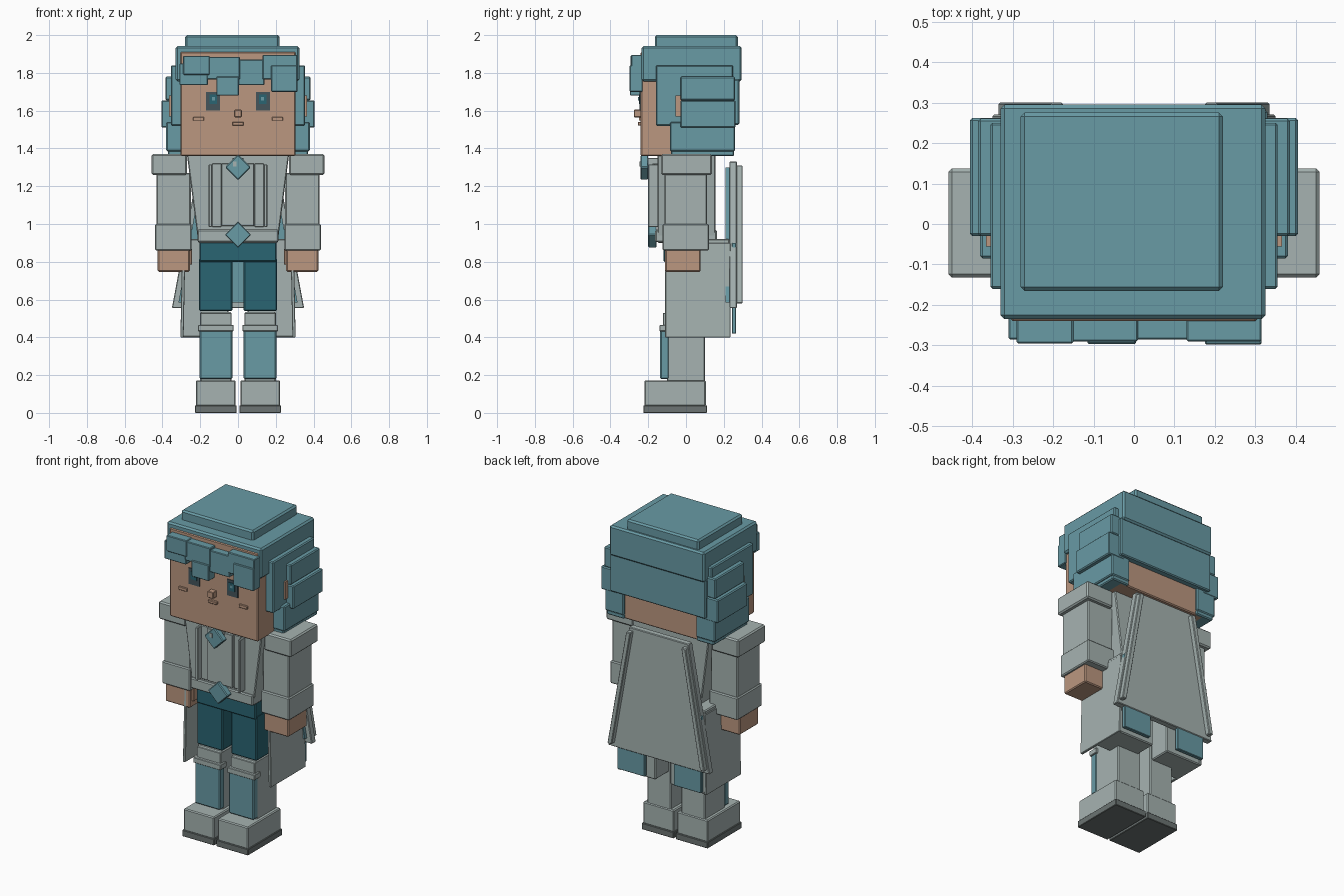
import bpy, bmesh
from math import radians

cube = bpy.data.objects.get("Cube")
if cube:
    bpy.data.objects.remove(cube)


def material(name, rgb):
    m = bpy.data.materials.new(name)
    m.use_nodes = True
    m.diffuse_color = (*rgb, 1)
    bsdf = next(n for n in m.node_tree.nodes if n.type == 'BSDF_PRINCIPLED')
    bsdf.inputs["Base Color"].default_value = (*rgb, 1)
    return m


TEAL = material("teal", (.14, .325, .375))
SKIN = material("skin", (.50, .31, .215))
GREY = material("pale grey", (.38, .45, .44))
NAVY = material("deep teal", (.023, .13, .17))
SOLE = material("sole grey", (.15, .175, .172))
SLATE = material("eye slate", (.06, .09, .105))


def prism(name, mat, outline, y0, y1, bevel=0):
    """Extrude an (x, z) outline from y0 to y1."""
    bm = bmesh.new()
    face = bm.faces.new([bm.verts.new((x, y0, z)) for x, z in outline])
    ext = bmesh.ops.extrude_face_region(bm, geom=[face])
    for v in ext["geom"]:
        if isinstance(v, bmesh.types.BMVert):
            v.co.y = y1
    bmesh.ops.recalc_face_normals(bm, faces=bm.faces)
    mesh = bpy.data.meshes.new(name)
    bm.to_mesh(mesh)
    bm.free()
    mesh.materials.append(mat)
    ob = bpy.data.objects.new(name, mesh)
    bpy.context.collection.objects.link(ob)
    if bevel:
        mod = ob.modifiers.new("edge", 'BEVEL')
        mod.width = bevel
        mod.segments = 1
        mod.limit_method = 'ANGLE'
        mod.angle_limit = radians(30)
    return ob


def rect(x0, x1, z0, z1):
    return [(x0, z0), (x1, z0), (x1, z1), (x0, z1)]


def box(name, mat, x, y, z, bevel=.006):
    return prism(name, mat, rect(*x, *z), *y, bevel)


def pair(name, mat, outline, y, bevel=.006):
    for side, s in (("left", 1), ("right", -1)):
        prism(f"{side}_{name}", mat, [(s * a, b) for a, b in outline], *y, bevel)


def pair_box(name, mat, x, y, z, bevel=.006):
    pair(name, mat, rect(*x, *z), y, bevel)


def diamond(name, mat, z, r, y):
    prism(name, mat, [(0, z - r), (r, z), (0, z + r), (-r, z)], *y, .005)


# Head and face
box("head", SKIN, (-.305, .305), (-.24, .245), (1.36, 1.912))
pair_box("ear", SKIN, (.3, .365), (-.055, .0), (1.57, 1.68), 0)
box("nose", SKIN, (-.02, .02), (-.275, -.235), (1.565, 1.605), .003)
box("mouth", SKIN, (-.03, .03), (-.255, -.235), (1.522, 1.54), .003)
pair_box("cheek", SKIN, (.18, .237), (-.25, -.235), (1.547, 1.567), .002)
pair_box("eye", SLATE, (.095, .17), (-.246, -.239), (1.6, 1.7), 0)
pair_box("iris", NAVY, (.11, .152), (-.25, -.243), (1.635, 1.685), 0)
pair_box("eye_glint", TEAL, (.122, .138), (-.253, -.248), (1.655, 1.672), 0)

# Hair: cap, crown and back
box("hair_cap", TEAL, (-.33, .325), (-.235, .295), (1.755, 1.942), .01)
box("hair_crown", TEAL, (-.28, .22), (-.165, .275), (1.93, 2), .01)
box("hair_back", TEAL, (-.33, .33), (.2, .282), (1.525, 1.765))

# Hair: layered side locks
pair_box("hair_temple", TEAL, (.29, .355), (-.16, .25), (1.52, 1.84))
pair_box("hair_side_upper", TEAL, (.29, .385), (-.03, .26), (1.655, 1.78))
pair_box("hair_side_middle", TEAL, (.29, .405), (-.03, .262), (1.51, 1.655))
pair_box("hair_side_lower", TEAL, (.25, .38), (-.085, .26), (1.385, 1.54))
pair_box("hair_side_tip", TEAL, (.25, .37), (-.08, .255), (1.36, 1.39))

# Hair: uneven fringe, each lock as x range, z range, front depth
fringe = [(-.31, -.16, 1.735, 1.85, -.285), (-.29, -.15, 1.79, 1.89, -.295),
          (-.165, .01, 1.765, 1.885, -.29), (-.115, .005, 1.68, 1.78, -.297),
          (0, .14, 1.735, 1.87, -.285), (.13, .315, 1.765, 1.895, -.29),
          (.175, .315, 1.7, 1.84, -.298)]
for i, (x0, x1, z0, z1, y) in enumerate(fringe):
    box(f"fringe_lock_{i + 1}", TEAL, (x0, x1), (y, -.23), (z0, z1), .004)

# Jacket
prism("torso", GREY, [(-.21, .9), (.21, .9), (.27, 1.365), (-.27, 1.365)],
      -.15, .155, .005)
box("jacket_hem", GREY, (-.215, .215), (-.163, .163), (.905, .97))
box("jacket_panel", GREY, (-.088, .086), (-.178, -.14), (.99, 1.32), .003)
pair_box("jacket_trim", GREY, (.138, .155), (-.2, -.14), (.985, 1.315), .003)
pair_box("lapel", GREY, (.088, .138), (-.166, -.14), (.985, 1.32), .003)
box("collar_tab", GREY, (-.03, .03), (-.205, -.14), (1.27, 1.35), .003)
diamond("brooch", TEAL, 1.3, .068, (-.24, -.2))
box("brooch_glint", GREY, (-.027, -.007), (-.245, -.238), (1.305, 1.33), 0)
diamond("buckle", TEAL, .943, .07, (-.2, -.155))

# Arms
pair_box("shoulder", GREY, (.27, .458), (-.132, .137), (1.26, 1.37), .008)
pair_box("sleeve", GREY, (.25, .432), (-.115, .112), (.95, 1.27))
pair_box("cuff", GREY, (.245, .44), (-.125, .122), (.86, 1.0))
pair_box("hand", SKIN, (.255, .425), (-.11, .077), (.747, .87))
pair_box("thumb", SKIN, (.243, .265), (-.09, -.02), (.785, .87), .003)

# Trousers
box("hips", NAVY, (-.205, .205), (-.12, .1), (.8, .92))
pair_box("trouser_leg", NAVY, (.03, .207), (-.112, .1), (.54, .82))

# Coat skirts
pair("skirt_back", GREY, [(.05, .4), (.3, .4), (.29, .92), (.05, .92)], (.02, .23))
pair("skirt_side", GREY, [(.288, .4), (.305, .4), (.295, .9), (.278, .9)],
     (-.11, .235), .003)

# Lower legs and boots
pair_box("shin", GREY, (.035, .2), (-.1, .1), (.15, .535))
pair_box("shin_plate", TEAL, (.03, .203), (-.137, -.09), (.18, .44))
pair_box("knee_band", GREY, (.023, .212), (-.14, -.08), (.432, .465), .003)
pair_box("knee_top", GREY, (.035, .2), (-.122, -.08), (.46, .53), .003)
pair_box("boot", GREY, (.012, .223), (-.22, .105), (.035, .172))
pair_box("sole", SOLE, (.007, .228), (-.226, .112), (0, .04), .003)

# Cape with lining, edge trim and tails
prism("cape", GREY, [(-.35, .555), (.35, .555), (.205, 1.33), (-.205, 1.33)],
      .23, .27, .004)
prism("cape_lining", TEAL, [(-.315, .585), (.315, .585), (.185, 1.3), (-.185, 1.3)],
      .21, .232)
pair("cape_trim", GREY, [(.305, .58), (.335, .58), (.205, 1.31), (.175, 1.31)],
     (.265, .3), .004)
pair_box("cape_tail", TEAL, (.1, .29), (.243, .266), (.42, .9), .003)
